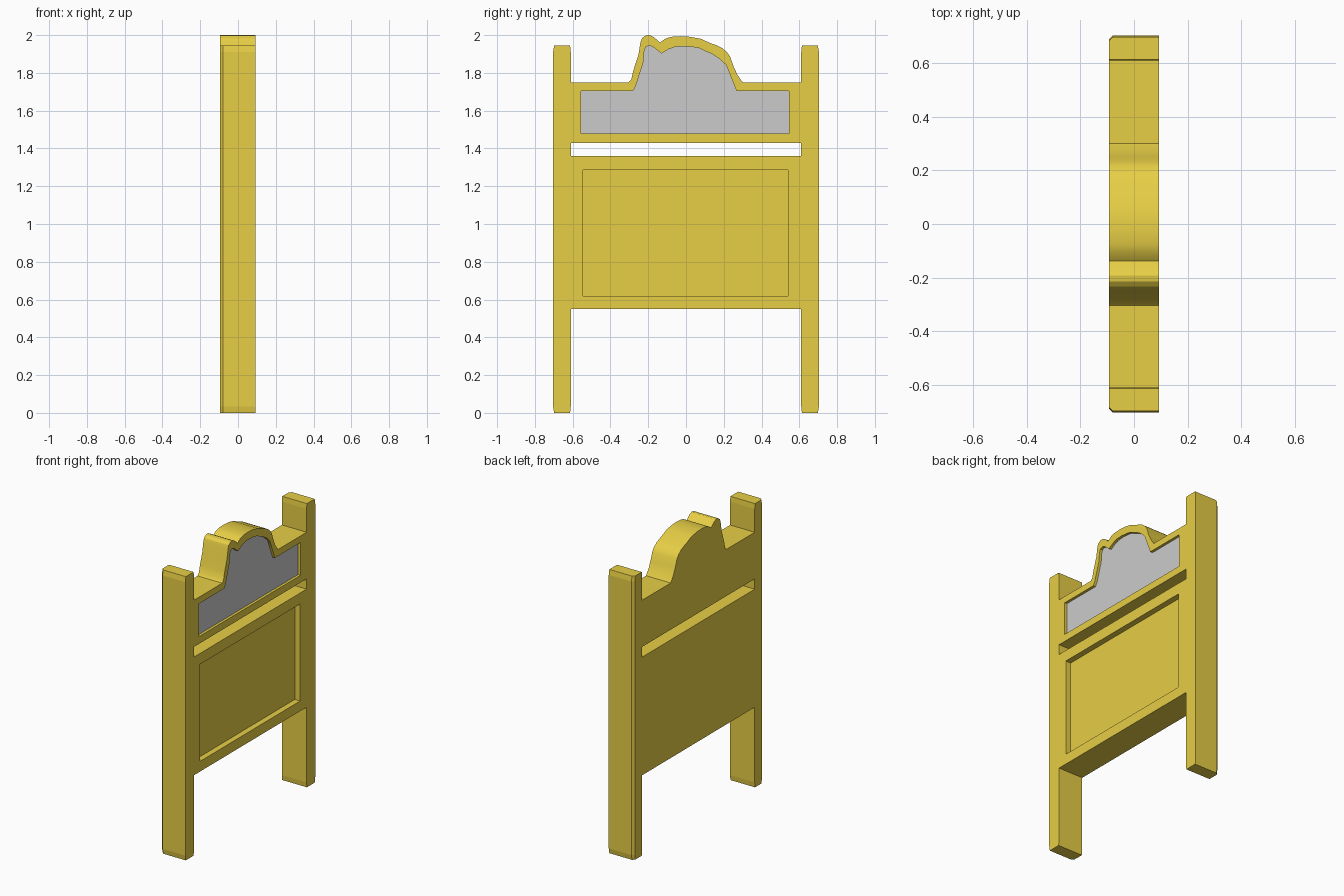
import bpy, bmesh, math

if "Cube" in bpy.data.objects:
    bpy.data.objects.remove(bpy.data.objects["Cube"])

XB, XF = -0.094, 0.093          # back and front planes

wood = bpy.data.materials.new("golden_wood")
wood.diffuse_color = (0.80, 0.62, 0.06, 1)
wood.use_nodes = True
wood.node_tree.nodes["Principled BSDF"].inputs["Base Color"].default_value = wood.diffuse_color


def finish(bm, name, mat=None, smooth=False):
    me = bpy.data.meshes.new(name)
    bm.to_mesh(me)
    bm.free()
    ob = bpy.data.objects.new(name, me)
    bpy.context.collection.objects.link(ob)
    if mat:
        me.materials.append(mat)
    if smooth:
        bpy.ops.object.select_all(action='DESELECT')
        bpy.context.view_layer.objects.active = ob
        ob.select_set(True)
        bpy.ops.object.shade_smooth_by_angle(angle=math.radians(30))
    return ob


def loop(bm, pts, x):
    return [bm.verts.new((x, y, z)) for y, z in pts]


def bridge(bm, a, b):
    n = len(a)
    for i in range(n):
        j = (i + 1) % n
        bm.faces.new((a[i], a[j], b[j], b[i]))


def framed_board(name, outer, inner, depth, smooth=False):
    """Thick board with a recess opening in its +x face; the floor is a separate part."""
    bm = bmesh.new()
    back, front = loop(bm, outer, XB), loop(bm, outer, XF)
    rim, floor = loop(bm, inner, XF), loop(bm, inner, XF - depth)
    bm.faces.new(list(reversed(back)))
    bridge(bm, back, front)
    bridge(bm, rim, floor)
    edges = [bm.edges.get((l[i - 1], l[i])) for l in (front, rim) for i in range(len(l))]
    bmesh.ops.triangle_fill(bm, edges=edges, use_beauty=True, normal=(1, 0, 0))
    bmesh.ops.recalc_face_normals(bm, faces=bm.faces)
    return finish(bm, name, wood, smooth)


def flat_panel(name, pts, x, mat=None):
    bm = bmesh.new()
    f = bm.faces.new(loop(bm, pts, x))
    f.normal_update()
    if f.normal.x < 0:
        f.normal_flip()
    return finish(bm, name, mat)


def rect(y0, y1, z0, z1):
    return [(y0, z0), (y1, z0), (y1, z1), (y0, z1)]


# Side posts: chamfered outer back edge, slightly narrowed ends
def post(name, s):
    bm = bmesh.new()
    rings = []
    for z, t in ((0, .006), (.035, 0), (1.91, 0), (1.945, .006)):
        a, b, c = 0.61 + t * 0.6, 0.704 - t, 0.015
        sec = [(XB, a), (XB, b - c), (XB + c, b), (XF, b), (XF, a)]
        rings.append([bm.verts.new((x, s * y, z)) for x, y in sec])
    for r0, r1 in zip(rings, rings[1:]):
        bridge(bm, r0, r1)
    bm.faces.new(rings[0])
    bm.faces.new(rings[-1])
    bmesh.ops.recalc_face_normals(bm, faces=bm.faces)
    return finish(bm, name, wood)


post("left_post", -1)
post("right_post", 1)

# Lower board with recessed wooden panel
low = rect(-.545, .54, .62, 1.285)
framed_board("lower_board", rect(-.61, .61, .55, 1.36), low, 0.04)
flat_panel("lower_recess_panel", low, XF - 0.04, wood)

# Upper board with shaped crest and grey inset
crest_outer = [(-.304, 1.75), (-.290, 1.765), (-.278, 1.815), (-.252, 1.895), (-.241, 1.962),
               (-.233, 1.983), (-.215, 1.997), (-.192, 2.0), (-.168, 1.988), (-.138, 1.96),
               (-.108, 1.982), (-.077, 1.991), (-.03, 1.994), (.02, 1.991), (.077, 1.981),
               (.135, 1.955), (.160, 1.947), (.190, 1.932), (.215, 1.912), (.233, 1.888),
               (.251, 1.836), (.272, 1.79), (.300, 1.75)]
crest_inner = [(-.280, 1.705), (-.265, 1.732), (-.247, 1.79), (-.226, 1.855), (-.222, 1.91),
               (-.213, 1.936), (-.195, 1.945), (-.175, 1.938), (-.156, 1.923), (-.13, 1.903),
               (-.09, 1.926), (-.056, 1.938), (-.01, 1.941), (.034, 1.937), (.07, 1.931),
               (.103, 1.915), (.14, 1.899), (.177, 1.875), (.212, 1.842), (.236, 1.783),
               (.267, 1.705)]
top = [(-.61, 1.43), (.61, 1.43), (.61, 1.75)] + crest_outer[::-1] + [(-.61, 1.75)]
inset = [(-.555, 1.48), (.545, 1.48), (.545, 1.705)] + crest_inner[::-1] + [(-.555, 1.705)]
framed_board("upper_board", top, inset, 0.018, smooth=True)
flat_panel("upper_inset_panel", inset, XF - 0.018)
